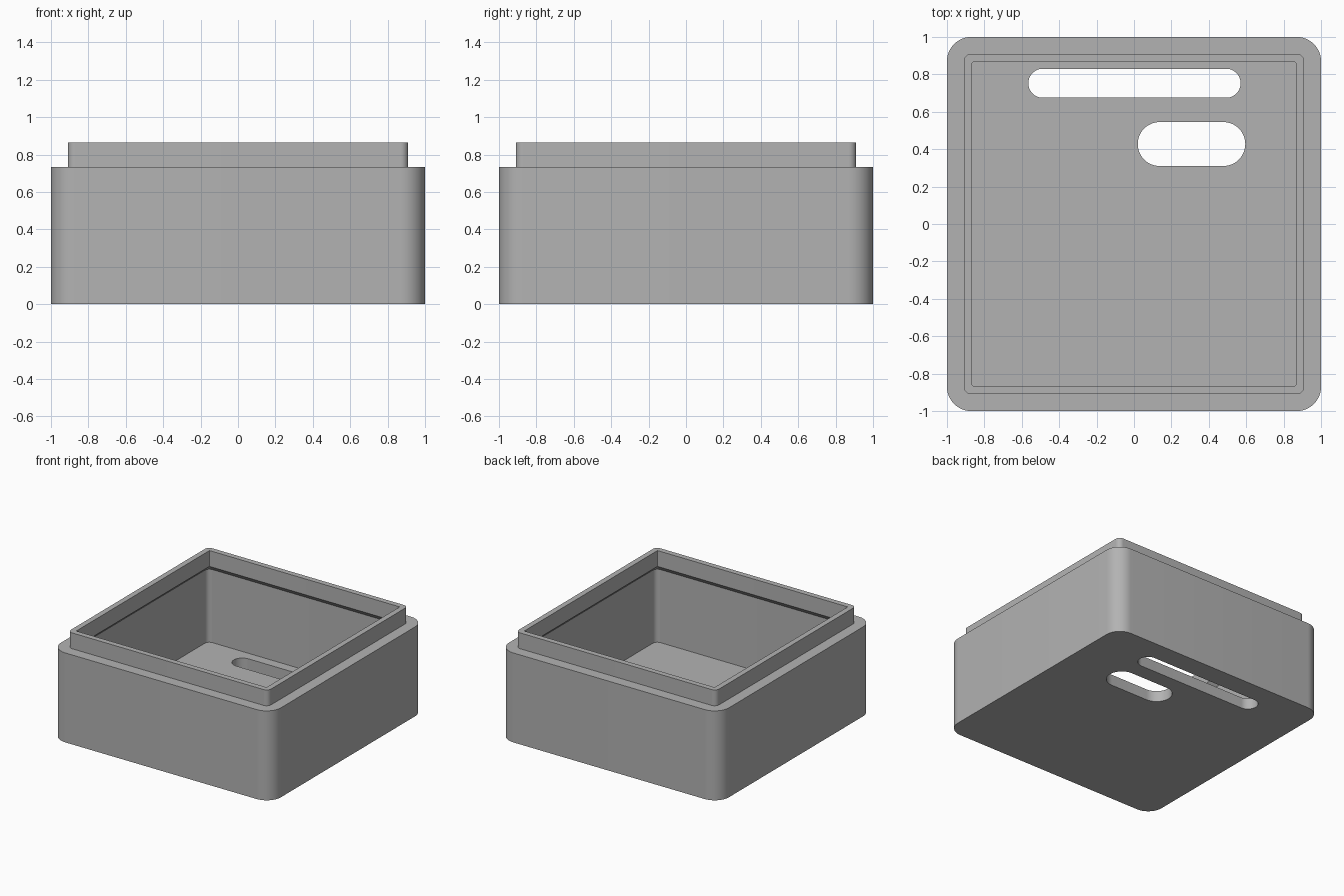
import bpy, bmesh, math

cube = bpy.data.objects.get("Cube")
if cube:
    bpy.data.objects.remove(cube, do_unlink=True)

grey = bpy.data.materials.new("plain grey")
grey.use_nodes = True
colour = (0.45, 0.45, 0.45, 1)
grey.diffuse_color = colour
grey.node_tree.nodes["Principled BSDF"].inputs["Base Color"].default_value = colour


def rounded_outline(hx, hy, r, steps=12):
    """Counter-clockwise rounded rectangle."""
    points = []
    for q, (sx, sy) in enumerate([(1, 1), (-1, 1), (-1, -1), (1, -1)]):
        for i in range(steps + 1):
            a = math.pi / 2 * (q + i / steps)
            points.append((sx * (hx - r) + r * math.cos(a),
                           sy * (hy - r) + r * math.sin(a)))
    return points


def loft(name, sections, centre=(0, 0)):
    """Skin a stack of rounded rectangles (hx, hy, radius, z), capped at both ends."""
    bm = bmesh.new()
    rings = [[bm.verts.new((x + centre[0], y + centre[1], z))
              for x, y in rounded_outline(hx, hy, r)] for hx, hy, r, z in sections]
    for low, high in zip(rings, rings[1:]):
        for i in range(len(low)):
            j = (i + 1) % len(low)
            bm.faces.new((low[i], low[j], high[j], high[i]))
    bm.faces.new(rings[0][::-1])
    bm.faces.new(rings[-1])
    bmesh.ops.remove_doubles(bm, verts=bm.verts, dist=1e-5)
    bmesh.ops.recalc_face_normals(bm, faces=bm.faces)
    mesh = bpy.data.meshes.new(name)
    bm.to_mesh(mesh)
    bm.free()
    mesh.materials.append(grey)
    obj = bpy.data.objects.new(name, mesh)
    bpy.context.collection.objects.link(obj)
    return obj


# Box shell: outer wall, shoulder, raised lip, inner overhang, cavity and floor
wall, lip, shoulder, rim, floor = 0.91, 0.865, 0.735, 0.865, 0.09
box = loft("box_shell", [
    (1, 1, 0.13, 0), (1, 1, 0.13, shoulder),
    (wall, wall, 0.04, shoulder), (wall, wall, 0.04, rim),
    (lip, lip, 0.006, rim), (lip, lip, 0.006, shoulder),
    (wall, wall, 0.04, shoulder - 0.045), (wall, wall, 0.04, floor)])

# Rounded slots through the floor: x from, x to, y from, y to
slots = {"long_slot_cutter": (-0.565, 0.57, 0.675, 0.83),
         "short_slot_cutter": (0.02, 0.595, 0.31, 0.545)}
for name, (x0, x1, y0, y1) in slots.items():
    hx, hy = (x1 - x0) / 2, (y1 - y0) / 2
    cutter = loft(name, [(hx, hy, hy, -0.1), (hx, hy, hy, 0.3)],
                  ((x0 + x1) / 2, (y0 + y1) / 2))
    cut = box.modifiers.new(name, 'BOOLEAN')
    cut.operation = 'DIFFERENCE'
    cut.solver = 'EXACT'
    cut.object = cutter
    bpy.context.view_layer.objects.active = box
    bpy.ops.object.modifier_apply(modifier=cut.name)
    bpy.data.objects.remove(cutter, do_unlink=True)

# Smooth round corners, sharp edges elsewhere
bpy.ops.object.select_all(action='DESELECT')
box.select_set(True)
bpy.context.view_layer.objects.active = box
bpy.ops.object.shade_smooth_by_angle(angle=math.radians(30))
